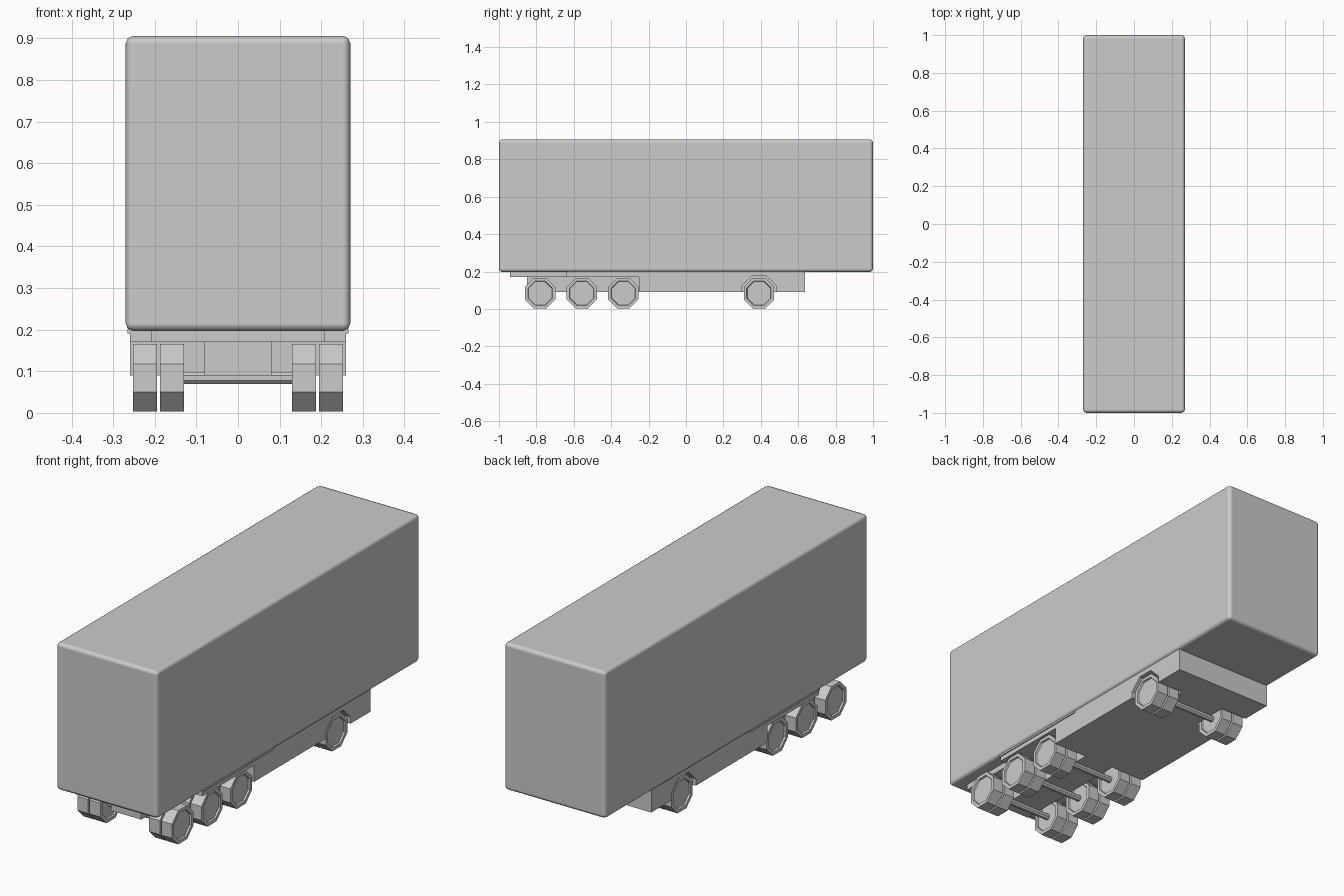
import bpy, bmesh, math
from mathutils import Matrix, Vector

if "Cube" in bpy.data.objects:
    bpy.data.objects.remove(bpy.data.objects["Cube"])

WHEEL_Z = 0.084
REAR_AXLES = (-0.78, -0.557, -0.335)
FRONT_AXLE = 0.39


def finish(bm, name):
    bmesh.ops.recalc_face_normals(bm, faces=bm.faces[:])
    mesh = bpy.data.meshes.new(name)
    bm.to_mesh(mesh)
    bm.free()
    obj = bpy.data.objects.new(name, mesh)
    bpy.context.collection.objects.link(obj)
    return obj


def box(name, x, y0, y1, z0, z1):
    bm = bmesh.new()
    bmesh.ops.create_cube(bm, size=1)
    bmesh.ops.scale(bm, vec=(2 * x, y1 - y0, z1 - z0), verts=bm.verts[:])
    bmesh.ops.translate(bm, vec=(0, (y0 + y1) / 2, (z0 + z1) / 2), verts=bm.verts[:])
    return finish(bm, name)


def octagon(name, x0, x1, y, apothem, rim_side=0):
    """Eight-sided cylinder along x, flat side down, optional recessed rim."""
    bm = bmesh.new()
    r = apothem / math.cos(math.pi / 8)
    bmesh.ops.create_cone(bm, cap_ends=True, segments=8, radius1=r, radius2=r, depth=x1 - x0)
    bmesh.ops.rotate(bm, verts=bm.verts[:], matrix=Matrix.Rotation(math.pi / 8, 3, 'Z'))
    bmesh.ops.rotate(bm, verts=bm.verts[:], matrix=Matrix.Rotation(math.pi / 2, 3, 'Y'))
    bmesh.ops.translate(bm, vec=((x0 + x1) / 2, y, WHEEL_Z), verts=bm.verts[:])
    bmesh.ops.recalc_face_normals(bm, faces=bm.faces[:])
    if rim_side:
        cap = [f for f in bm.faces if f.normal.x * rim_side > 0.9]
        bmesh.ops.inset_region(bm, faces=cap, thickness=0.017)
        bmesh.ops.inset_region(bm, faces=cap, thickness=0.003, depth=-0.008)
    return finish(bm, name)


# Cargo body with rounded edges
body = box("cargo_body", 0.27, -1, 1, 0.197, 0.906)
bevel = body.modifiers.new("rounded_edges", 'BEVEL')
bevel.width = 0.018
bevel.segments = 2
bevel.harden_normals = True
bpy.context.view_layer.objects.active = body
body.select_set(True)
bpy.ops.object.shade_smooth_by_angle(angle=math.radians(50))

# Undercarriage
skirt = box("side_skirt", 0.26, -0.25, 0.635, 0.09, 0.2)
box("central_beam", 0.08, -0.85, -0.24, 0.09, 0.175)
box("rear_frame", 0.208, -0.94, -0.245, 0.17, 0.2)
box("wide_frame", 0.26, -0.64, -0.245, 0.17, 0.2)
box("side_rail", 0.265, -0.64, -0.11, 0.191, 0.2)

# Wheel arches cut into the skirt
for side in (-1, 1):
    xs = sorted((side * 0.12, side * 0.3))
    cutter = octagon("arch_cutter", xs[0], xs[1], FRONT_AXLE, 0.093)
    cutter.hide_render = True
    cutter.hide_set(True)
    cut = skirt.modifiers.new("wheel_arch", 'BOOLEAN')
    cut.object = cutter
    cut.operation = 'DIFFERENCE'
    cut.solver = 'EXACT'

# Twin wheels and axles
for y in (*REAR_AXLES, FRONT_AXLE):
    octagon("axle", -0.14, 0.14, y, 0.014)
    for side in (-1, 1):
        for name, a, b, rim in (("inner_wheel", 0.13, 0.187, -side),
                                ("outer_wheel", 0.195, 0.252, side)):
            x0, x1 = sorted((side * a, side * b))
            octagon(name, x0, x1, y, 0.081, rim)
